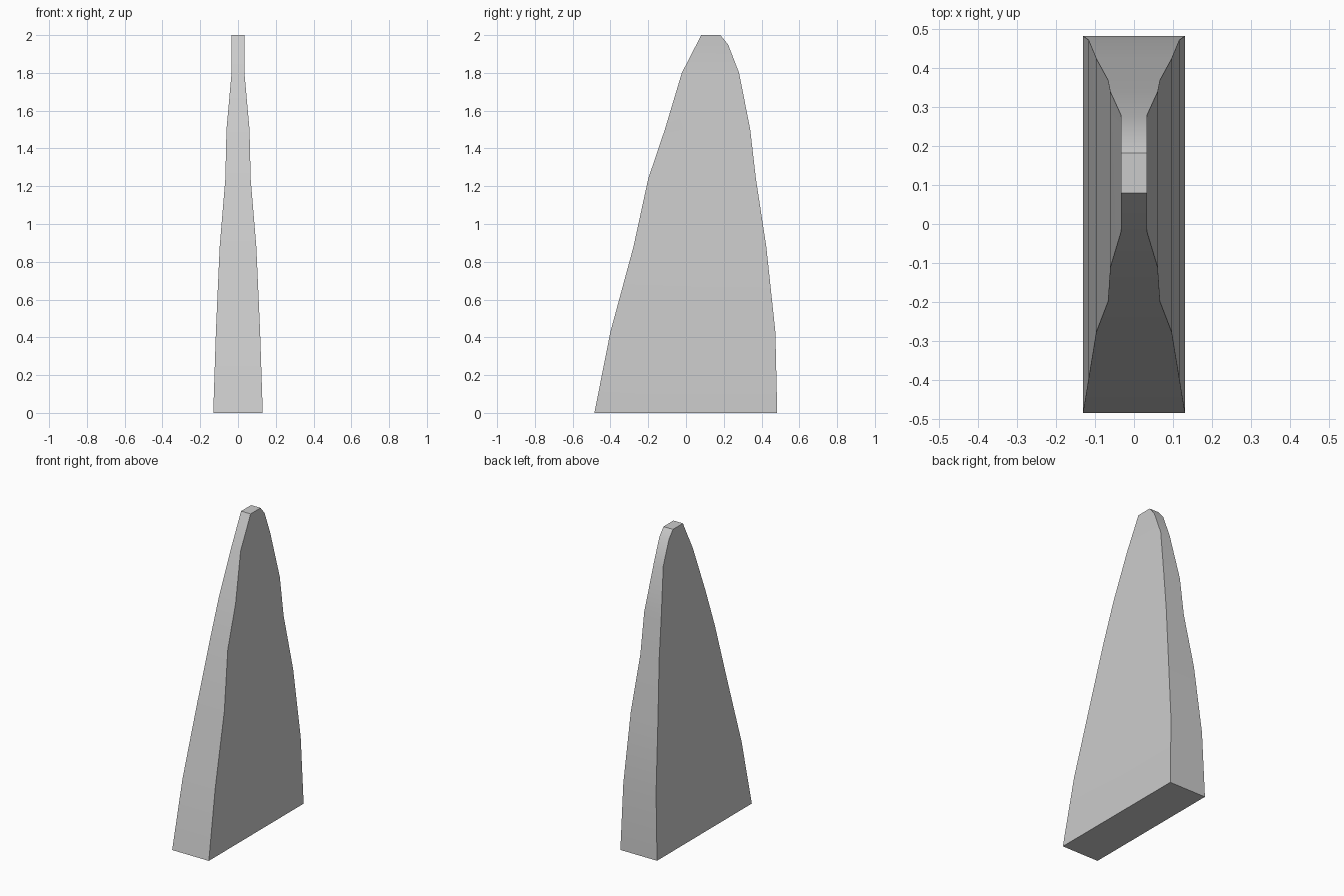
import bpy, bmesh, math

if "Cube" in bpy.data.objects:
    bpy.data.objects.remove(bpy.data.objects["Cube"])

# Horizontal sections: height, half width, front y, back y
SECTIONS = [
    (0.00, 0.131, -0.485, 0.483),
    (0.43, 0.117, -0.400, 0.473),
    (0.88, 0.097, -0.278, 0.425),
    (1.24, 0.067, -0.200, 0.370),
    (1.50, 0.061, -0.112, 0.340),
    (1.80, 0.034, -0.022, 0.281),
    (1.95, 0.034, 0.055, 0.223),
    (2.00, 0.034, 0.080, 0.182),
]

# Tapered fin, lofted through the rectangular sections
bm = bmesh.new()
rings = [[bm.verts.new(p) for p in ((-w, f, z), (w, f, z), (w, b, z), (-w, b, z))]
         for z, w, f, b in SECTIONS]
for low, high in zip(rings, rings[1:]):
    for i in range(4):
        j = (i + 1) % 4
        bm.faces.new((low[i], low[j], high[j], high[i]))
bm.faces.new(rings[0][::-1])
bm.faces.new(rings[-1])
bmesh.ops.recalc_face_normals(bm, faces=bm.faces)

mesh = bpy.data.meshes.new("tapered_fin")
bm.to_mesh(mesh)
bm.free()
fin = bpy.data.objects.new("tapered_fin", mesh)
bpy.context.collection.objects.link(fin)

# Soft shading along the bent faces, crisp outer edges
bpy.context.view_layer.objects.active = fin
fin.select_set(True)
bpy.ops.object.shade_smooth_by_angle(angle=math.radians(30))
